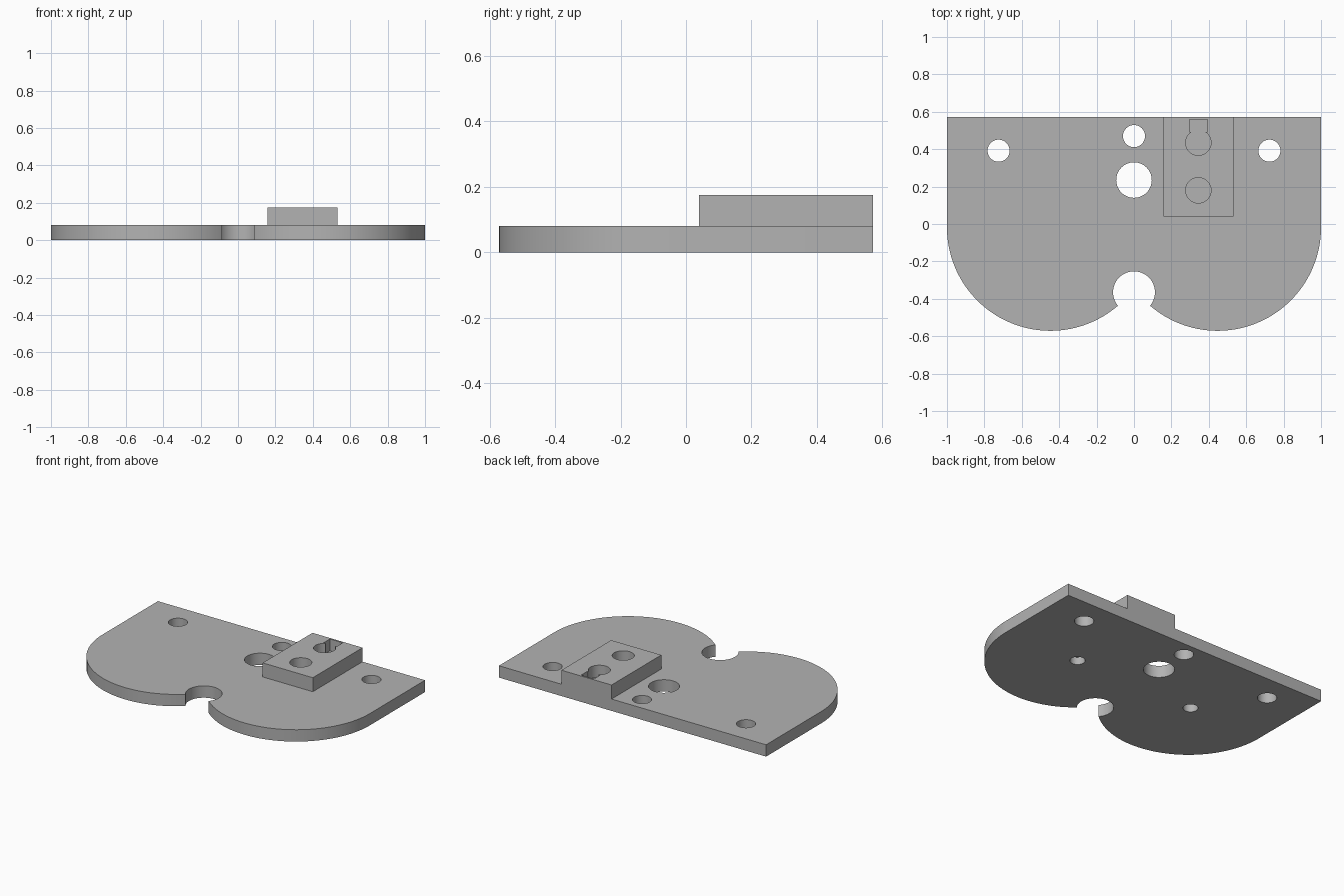
import bpy, bmesh, math

if "Cube" in bpy.data.objects:
    bpy.data.objects.remove(bpy.data.objects["Cube"], do_unlink=True)

BACK, THICK, TOP = 0.572, 0.08, 0.175
LOBE_X, LOBE_Y, LOBE_R = 0.447, -0.018, 0.553

grey = bpy.data.materials.new("plain grey")
grey.use_nodes = True
colour = (0.45, 0.45, 0.45, 1)
grey.diffuse_color = colour
grey.node_tree.nodes["Principled BSDF"].inputs["Base Color"].default_value = colour


def prism(name, outline, z0, z1):
    """Extrude a counter-clockwise outline from z0 to z1."""
    bm = bmesh.new()
    face = bm.faces.new([bm.verts.new((x, y, z0)) for x, y in outline])
    ext = bmesh.ops.extrude_face_region(bm, geom=[face])
    for v in ext["geom"]:
        if isinstance(v, bmesh.types.BMVert):
            v.co.z = z1
    bmesh.ops.recalc_face_normals(bm, faces=bm.faces)
    mesh = bpy.data.meshes.new(name)
    bm.to_mesh(mesh)
    bm.free()
    mesh.materials.append(grey)
    obj = bpy.data.objects.new(name, mesh)
    bpy.context.collection.objects.link(obj)
    return obj


def arc(cx, cy, r, start, end, steps):
    angles = [start + (end - start) * i / steps for i in range(steps + 1)]
    return [(cx + r * math.cos(a), cy + r * math.sin(a)) for a in angles]


def circle(cx, cy, r):
    return arc(cx, cy, r, 0, 2 * math.pi, 48)[:-1]


def rect(x0, x1, y0, y1):
    return [(x0, y0), (x1, y0), (x1, y1), (x0, y1)]


def cut(target, outline, z0, z1):
    cutter = prism("cutter", outline, z0, z1)
    cutter.hide_render = True
    mod = target.modifiers.new("cut", 'BOOLEAN')
    mod.operation = 'DIFFERENCE'
    mod.solver = 'EXACT'
    mod.object = cutter
    bpy.context.view_layer.objects.active = target
    bpy.ops.object.modifier_apply(modifier=mod.name)
    bpy.data.objects.remove(cutter, do_unlink=True)


# Base plate: straight back, two round lobes at the front
meet = 2 * math.pi - math.acos(LOBE_X / LOBE_R)
left_half = arc(-LOBE_X, LOBE_Y, LOBE_R, math.pi, meet, 64)
right_half = [(-x, y) for x, y in reversed(left_half[:-1])]
plate = prism("base_plate", [(-1, BACK)] + left_half + right_half + [(1, BACK)], 0, THICK)

# Round notch between the lobes and the through holes
for x, y, r in [(0, -0.365, 0.112), (0, 0.235, 0.095), (0, 0.47, 0.059),
                (-0.724, 0.392, 0.059), (0.724, 0.392, 0.059)]:
    cut(plate, circle(x, y, r), -0.1, 0.2)

# Blind holes underneath, at the lobe centres
for side in (-1, 1):
    cut(plate, circle(side * LOBE_X, 0, 0.046), -0.1, 0.05)

# Raised block with two blind sockets and a slot
block = prism("raised_block", rect(0.157, 0.532, 0.04, BACK), THICK, TOP)
for y in (0.18, 0.435):
    cut(block, circle(0.344, y, 0.068), 0.095, 0.3)
cut(block, rect(0.296, 0.392, 0.493, 0.56), 0.095, 0.3)

# Smooth the curved walls, keep edges sharp
for obj in (plate, block):
    bpy.ops.object.select_all(action='DESELECT')
    obj.select_set(True)
    bpy.context.view_layer.objects.active = obj
    bpy.ops.object.shade_smooth_by_angle(angle=math.radians(30))
